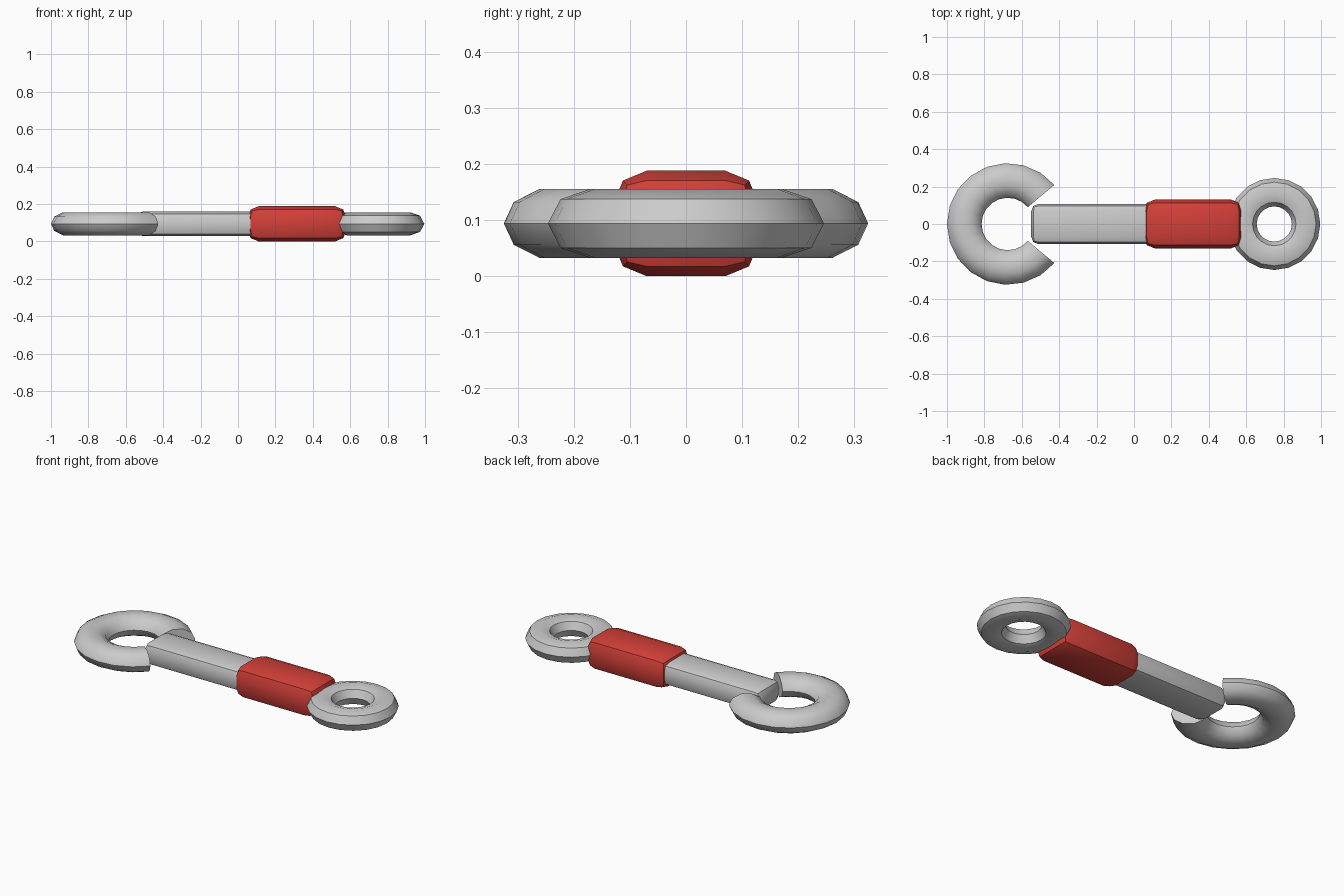
import bpy, bmesh, math

if "Cube" in bpy.data.objects:
    bpy.data.objects.remove(bpy.data.objects["Cube"])

MID_Z = 0.094


def finish(name, bm, mat=None):
    bmesh.ops.recalc_face_normals(bm, faces=bm.faces)
    mesh = bpy.data.meshes.new(name)
    bm.to_mesh(mesh)
    bm.free()
    obj = bpy.data.objects.new(name, mesh)
    bpy.context.collection.objects.link(obj)
    if mat:
        mesh.materials.append(mat)
    bpy.ops.object.select_all(action='DESELECT')
    obj.select_set(True)
    bpy.context.view_layer.objects.active = obj
    bpy.ops.object.shade_smooth_by_angle(angle=math.radians(40))
    return obj


def bevelled_bar(name, x0, x1, half_y, half_z, width, mat=None):
    bm = bmesh.new()
    bmesh.ops.create_cube(bm, size=2)
    for v in bm.verts:
        v.co.x = (x0 + x1) / 2 + v.co.x * (x1 - x0) / 2
        v.co.y *= half_y
        v.co.z = MID_Z + v.co.z * half_z
    bmesh.ops.bevel(bm, geom=bm.edges[:], offset=width, segments=2,
                    profile=0.5, affect='EDGES')
    return finish(name, bm, mat)


def ring(name, cx, major, a, b, sides, steps, gap=0.0):
    """Ring of elliptical section; gap is the half angle left open towards +x."""
    bm = bmesh.new()
    loops = []
    for i in range(steps + (1 if gap else 0)):
        t = gap + (2 * math.pi - 2 * gap) * i / steps
        loop = []
        for j in range(sides):
            p = 2 * math.pi * j / sides
            r = major + a * math.cos(p)
            loop.append(bm.verts.new((cx + r * math.cos(t), r * math.sin(t),
                                      MID_Z + b * math.sin(p))))
        loops.append(loop)
    pairs = list(zip(loops, loops[1:]))
    if gap:
        bm.faces.new(loops[0])
        bm.faces.new(loops[-1])
    else:
        pairs.append((loops[-1], loops[0]))
    for l0, l1 in pairs:
        for j in range(sides):
            k = (j + 1) % sides
            bm.faces.new((l0[j], l1[j], l1[k], l0[k]))
    return finish(name, bm)


red = bpy.data.materials.new("red_grip")
red.diffuse_color = (0.65, 0.05, 0.04, 1)
red.use_nodes = True
red.node_tree.nodes["Principled BSDF"].inputs["Base Color"].default_value = red.diffuse_color

# Shaft and coloured grip
bevelled_bar("shaft", -0.55, 0.45, 0.108, 0.065, 0.04)
bevelled_bar("grip", 0.05, 0.58, 0.13, MID_Z, 0.06, red)

# Open jaw at one end, closed ring at the other
ring("open_jaw", -0.675, 0.2325, 0.0925, 0.0647, 10, 16, math.radians(40))
ring("ring_end", 0.75, 0.17, 0.076, 0.0615, 8, 20)
